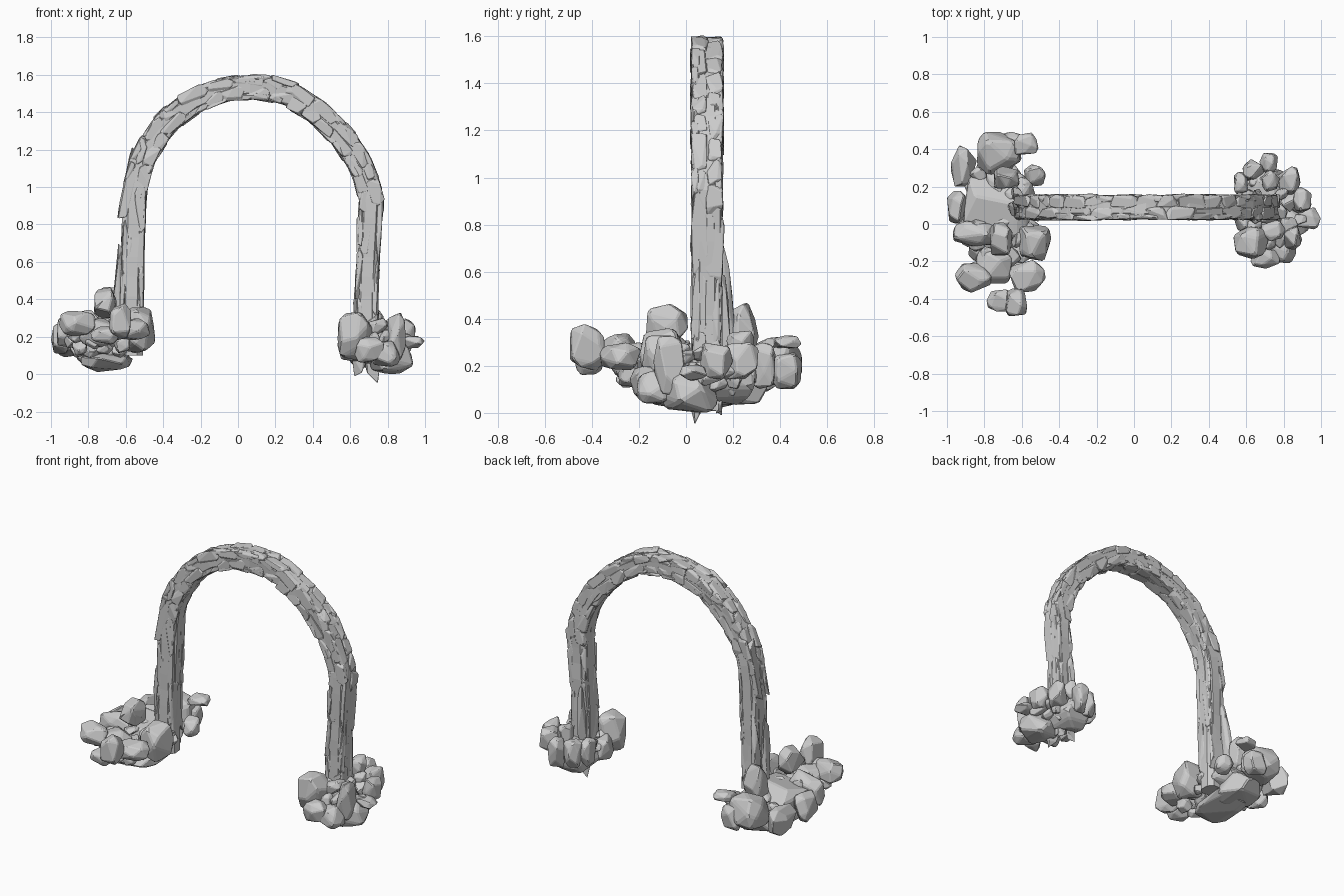
import bpy, bmesh, math, random
from mathutils import Vector, Matrix, Euler

if "Cube" in bpy.data.objects:
    bpy.data.objects.remove(bpy.data.objects["Cube"])

random.seed(7)


def add_rock(bm, matrix, half, count=18, box=0.6):
    """Faceted stone: hull of scattered points, fitted to half sizes, edges chipped."""
    tmp = bmesh.new()
    pts = []
    for i in range(count):
        z = 1 - 2 * (i + 0.5) / count
        a = i * 2.39996 + random.uniform(-0.5, 0.5)
        r = math.sqrt(1 - z * z)
        v = Vector((r * math.cos(a), r * math.sin(a), z + random.uniform(-0.15, 0.15)))
        pts.append(Vector([math.copysign(abs(c) ** box, c) for c in v]) * random.uniform(0.85, 1.1))
    for k in range(3):
        lo, hi = min(p[k] for p in pts), max(p[k] for p in pts)
        for p in pts:
            p[k] = ((p[k] - lo) / (hi - lo) * 2 - 1) * half[k]
    for p in pts:
        tmp.verts.new(p)
    res = bmesh.ops.convex_hull(tmp, input=tmp.verts[:])
    loose = [v for v in tmp.verts if not v.link_faces]
    bmesh.ops.delete(tmp, geom=loose, context='VERTS')
    bmesh.ops.dissolve_limit(tmp, angle_limit=math.radians(14), verts=tmp.verts[:], edges=tmp.edges[:])
    bmesh.ops.bevel(tmp, geom=tmp.edges[:], offset=min(half) * 0.09, segments=1,
                    affect='EDGES', clamp_overlap=True)
    bmesh.ops.recalc_face_normals(tmp, faces=tmp.faces[:])
    tmp.transform(matrix)
    me = bpy.data.meshes.new("tmp")
    tmp.to_mesh(me)
    bm.from_mesh(me)
    bpy.data.meshes.remove(me)
    tmp.free()


def finish(name, bm):
    me = bpy.data.meshes.new(name)
    bm.to_mesh(me)
    bm.free()
    ob = bpy.data.objects.new(name, me)
    bpy.context.collection.objects.link(ob)
    return ob


# Arch centre line (x, z)
Y = 0.09
PATH = [Vector((x, Y, z)) for x, z in [
    (-.57, .1), (-.57, .4), (-.562, .7), (-.55, 1.0), (-.5, 1.17), (-.385, 1.345), (-.22, 1.47),
    (-.06, 1.525), (.1, 1.535), (.25, 1.51), (.42, 1.405), (.565, 1.26), (.665, 1.1),
    (.71, .95), (.7, .7), (.685, .4), (.685, .1)]]
LENS = [(b - a).length for a, b in zip(PATH, PATH[1:])]
TOTAL = sum(LENS)


def point(d):
    d = max(0, min(TOTAL - 1e-4, d))
    for a, b, l in zip(PATH, PATH[1:], LENS):
        if d <= l:
            return a.lerp(b, d / l)
        d -= l
    return PATH[-1].copy()


def frame(d):
    """Point, tangent and outward normal at distance d."""
    t = (point(d + 0.05) - point(d - 0.05)).normalized()
    return point(d), t, Vector((-t.z, 0, t.x))


SIDE = Vector((0, 1, 0))

# Solid arch core with rough eight-sided section
bm = bmesh.new()
rings = []
N = 34
for i in range(N + 1):
    p, t, n = frame(TOTAL * i / N)
    ring = []
    for a, b in [(1, .5), (.5, 1), (-.5, 1), (-1, .5), (-1, -.5), (-.5, -1), (.5, -1), (1, -.5)]:
        s = 0.062 * random.uniform(0.94, 1.06)
        ring.append(bm.verts.new(p + n * a * s + SIDE * b * s))
    rings.append(ring)
for r0, r1 in zip(rings, rings[1:]):
    for k in range(8):
        bm.faces.new((r0[k], r0[(k + 1) % 8], r1[(k + 1) % 8], r1[k]))
bm.faces.new(rings[0])
bm.faces.new(rings[-1])
bmesh.ops.recalc_face_normals(bm, faces=bm.faces[:])
finish("arch_core", bm)

# Facing stones set into the four sides: long slabs on legs, short blocks on the curve
bm = bmesh.new()
for a, b in [(1, 0), (-1, 0), (0, 1), (0, -1)]:
    for lane in (-1, 1):
        d = random.uniform(0.1, 0.2)
        while d < TOTAL - 0.1:
            p, t, n = frame(d)
            leg = p.z < 0.95
            length = random.uniform(0.22, 0.36) if leg else random.uniform(0.09, 0.17)
            p, t, n = frame(d + length / 2)
            thick = random.uniform(0.017, 0.022)
            wide = random.uniform(0.030, 0.040)
            out = 0.068 - thick + random.uniform(-0.004, 0.005) - (0.004 if leg else 0)
            c = p + (n * a + SIDE * b) * out + (n * b + SIDE * a) * lane * 0.031
            u = SIDE * wide if a else SIDE * thick
            half = (length * 0.56, wide if a else thick, thick if a else wide)
            rot = Matrix((t, SIDE, n)).transposed().to_4x4()
            twist = Matrix.Rotation(random.uniform(-.06, .06), 4, 'Z' if a else 'Y')
            add_rock(bm, Matrix.Translation(c) @ rot @ twist, half, 14, 0.5)
            d += length * 0.93
finish("arch_stones", bm)

# Leaning slivers against the left leg
bm = bmesh.new()
for x, y, z, l, tilt in [(-.625, .16, .52, .25, .09), (-.64, .08, .48, .22, .06), (.66, .15, .4, .2, .05)]:
    m = Matrix.Translation((x, y, z)) @ Euler((tilt, tilt, 0)).to_matrix().to_4x4()
    add_rock(bm, m, (0.026, 0.035, l), 14, 0.8)
finish("leg_slivers", bm)


def rubble(name, big, centre, radii, count):
    """Pile of placed boulders plus random stones over its shell."""
    bm = bmesh.new()
    for x, y, z, a, b, c in big:
        add_rock(bm, Matrix.Translation((x, y, z)), (a, b, c), 20, 0.75)
    for i in range(count):
        v = 1 - 2 * (i + 0.5) / count
        ang = i * 2.39996
        r = math.sqrt(1 - v * v)
        k = random.uniform(0.75, 1.0)
        p = Vector((centre[0] + radii[0] * r * math.cos(ang) * k,
                    centre[1] + radii[1] * r * math.sin(ang) * k,
                    centre[2] + radii[2] * v * k))
        half = (random.uniform(.03, .055), random.uniform(.035, .065), random.uniform(.02, .045))
        e = Euler([random.uniform(-s, s) for s in (.5, .5, 1.5)])
        add_rock(bm, Matrix.Translation(p) @ e.to_matrix().to_4x4(), half, 16, 0.75)
    return finish(name, bm)


# Left rubble pile
rubble("left_rubble", [
    (-.72, .37, .22, .12, .125, .11), (-.91, .31, .18, .07, .11, .09), (-.575, .43, .3, .065, .06, .03),
    (-.65, .43, .18, .07, .065, .08), (-.53, .26, .2, .06, .06, .06), (-.68, .25, .34, .07, .06, .13),
    (-.945, .09, .2, .055, .09, .09), (-.85, -.05, .24, .12, .07, .11), (-.71, -.08, .38, .06, .09, .085),
    (-.53, -.1, .24, .09, .1, .12), (-.86, -.29, .27, .1, .08, .07), (-.75, -.22, .22, .1, .1, .08),
    (-.57, -.28, .24, .1, .09, .06), (-.63, -.42, .28, .06, .075, .1), (-.71, -.41, .21, .08, .06, .05),
    (-.7, 0, .065, .14, .2, .055), (-.72, .2, .12, .15, .15, .09), (-.72, .08, .2, .2, .2, .11)],
    (-.72, .02, .19), (.2, .33, .1), 46)

# Right rubble pile
rubble("right_rubble", [
    (.63, -.1, .2, .1, .09, .13), (.7, -.185, .13, .08, .055, .07), (.79, -.13, .11, .08, .08, .07),
    (.85, -.07, .2, .05, .07, .13), (.93, .03, .17, .07, .06, .035), (.9, .13, .22, .05, .07, .08),
    (.82, .02, .1, .12, .12, .1), (.57, .22, .2, .04, .06, .09), (.64, .29, .2, .06, .06, .09),
    (.72, .32, .2, .05, .06, .1), (.83, .23, .22, .06, .08, .08), (.7, .15, .14, .13, .15, .11),
    (.58, .03, .15, .05, .07, .08), (.73, .23, .28, .05, .06, .07)],
    (.74, .07, .17), (.16, .22, .1), 36)
